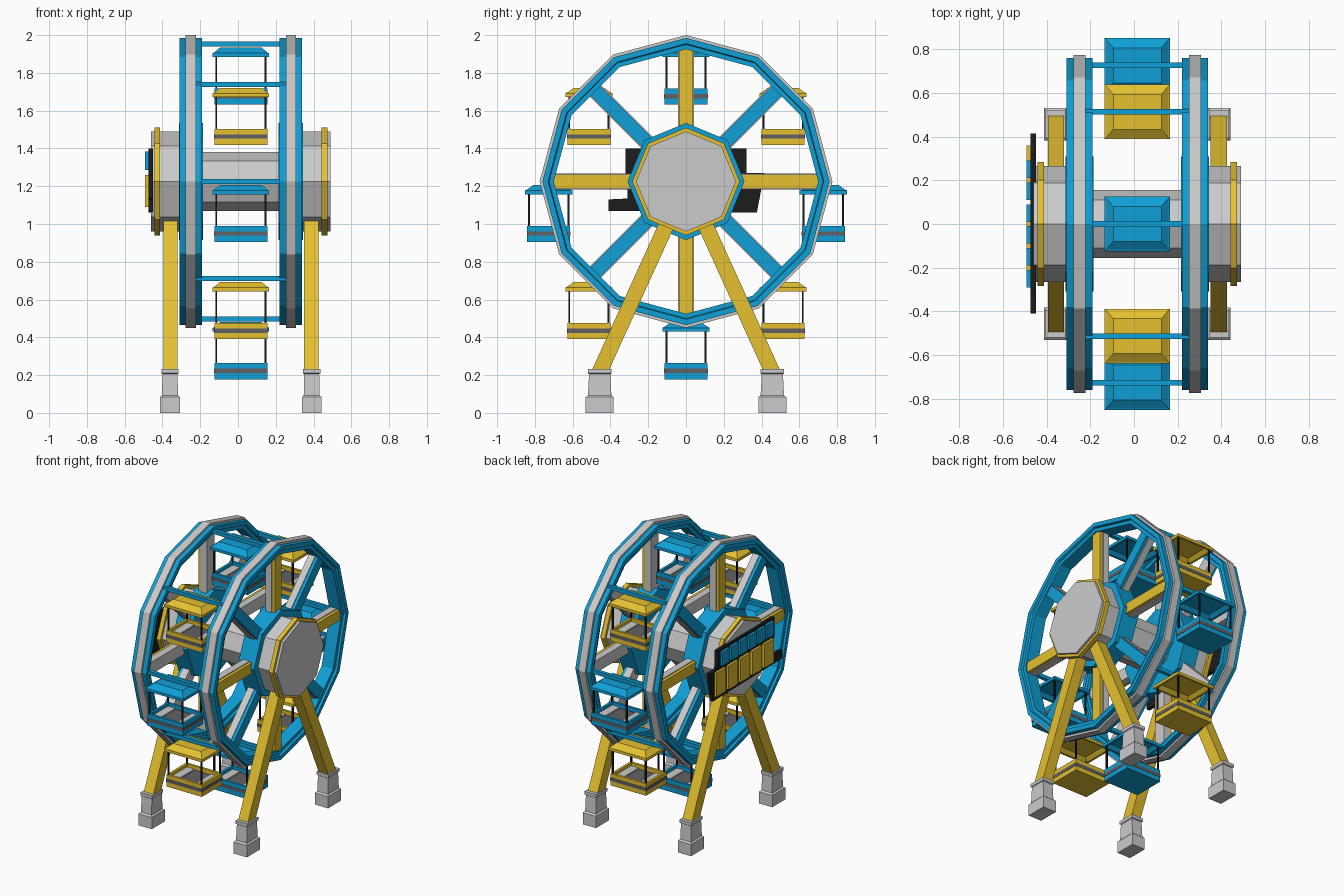
import bpy, bmesh, math
from mathutils import Vector

if "Cube" in bpy.data.objects:
    bpy.data.objects.remove(bpy.data.objects["Cube"])

CX, CZ = 0.015, 1.225          # wheel centre


def mat(name, rgb):
    m = bpy.data.materials.new(name)
    m.diffuse_color = (*rgb, 1)
    m.use_nodes = True
    m.node_tree.nodes["Principled BSDF"].inputs["Base Color"].default_value = m.diffuse_color
    return m


BLUE = mat("blue", (0.005, 0.35, 0.67))
YELLOW = mat("yellow", (0.78, 0.53, 0.03))
DARK = mat("dark", (0.012, 0.012, 0.012))
CHARCOAL = mat("charcoal", (0.12, 0.12, 0.13))


def loops(name, rings, material=None, closed=False):
    """Skin a list of equal-length point rings; capped, or joined end to start."""
    bm = bmesh.new()
    vs = [[bm.verts.new(p) for p in r] for r in rings]
    n, k = len(rings[0]), len(rings)
    for i in range(k if closed else k - 1):
        a, b = vs[i], vs[(i + 1) % k]
        for j in range(n):
            bm.faces.new((a[j], a[(j + 1) % n], b[(j + 1) % n], b[j]))
    if not closed:
        bm.faces.new(vs[0])
        bm.faces.new(vs[-1])
    bmesh.ops.recalc_face_normals(bm, faces=bm.faces)
    me = bpy.data.meshes.new(name)
    bm.to_mesh(me)
    bm.free()
    ob = bpy.data.objects.new(name, me)
    bpy.context.collection.objects.link(ob)
    if material:
        me.materials.append(material)
    return ob


def slab(name, pts, x0, x1, material=None):
    """Extrude a y-z outline along x."""
    return loops(name, [[(x, y, z) for y, z in pts] for x in (x0, x1)], material)


def rect(name, y0, y1, z0, z1, x0, x1, material=None):
    return slab(name, [(y0, z0), (y1, z0), (y1, z1), (y0, z1)], x0, x1, material)


def beam(name, p, q, half, x0, x1, material=None):
    """Straight bar between two y-z points."""
    p, q = Vector(p), Vector(q)
    d = (q - p).normalized()
    w = Vector((-d.y, d.x)) * half
    return slab(name, [p - w, p + w, q + w, q - w], x0, x1, material)


def polar(r, a):
    return (r * math.sin(a), CZ + r * math.cos(a))


def prism(name, n, r, x0, x1, material=None):
    return slab(name, [polar(r, math.tau * i / n) for i in range(n)], x0, x1, material)


def ring(name, n, profile, material=None):
    """Sweep a closed (x, radius) profile round the wheel axis."""
    rings = []
    for i in range(n):
        a = math.tau * i / n
        rings.append([(x, *polar(r, a)) for x, r in profile])
    return loops(name, rings, material, closed=True)


def tray(name, c, steps, material=None):
    """Stack of rectangles (half x, half y, z) around a centre."""
    return loops(name, [[(c[0] + sx * hx, c[1] + sy * hy, c[2] + z)
                         for sx, sy in ((-1, -1), (1, -1), (1, 1), (-1, 1))]
                        for hx, hy, z in steps], material)


# central axle
prism("axle", 8, 0.155, CX - 0.22, CX + 0.22)

for s, side in ((-1, "left"), (1, "right")):
    X = lambda d: CX + s * d
    # twelve-sided rim with a grey outer band
    ring(side + "_rim", 12, [(X(d), r) for d, r in (
        (0.205, 0.76), (0.325, 0.76), (0.325, 0.73), (0.31, 0.725), (0.31, 0.70),
        (0.22, 0.70), (0.22, 0.725), (0.205, 0.73))], BLUE)
    ring(side + "_rim_band", 12, [(X(d), r) for d, r in (
        (0.238, 0.775), (0.292, 0.775), (0.292, 0.75), (0.238, 0.75))])
    # hub layers
    prism(side + "_hub", 8, 0.31, X(0.20), X(0.328), BLUE)
    prism(side + "_hub_drum", 8, 0.265, X(0.32), X(0.475))
    prism(side + "_hub_trim", 8, 0.285, X(0.428), X(0.458), YELLOW)
    # spokes: grey core with a coloured outer plate
    for i in range(8):
        a = math.tau * i / 8
        beam(f"{side}_spoke_core_{i}", polar(0.25, a), polar(0.715, a), 0.043, X(0.23), X(0.28))
        beam(f"{side}_spoke_plate_{i}", polar(0.25, a), polar(0.715, a), 0.037,
             X(0.275), X(0.302), BLUE if i % 2 else YELLOW)
    # legs and stepped feet
    for t, end in ((-1, "front"), (1, "back")):
        n = f"{side}_{end}"
        beam(n + "_leg", (t * 0.465, 0.2), (t * 0.055, 1.10), 0.041, X(0.335), X(0.41), YELLOW)
        c = (X(0.375), t * 0.457, 0)
        tray(n + "_foot", c, [(0.052, 0.074, 0), (0.052, 0.074, 0.083), (0.042, 0.062, 0.093),
                              (0.040, 0.056, 0.205), (0.046, 0.063, 0.21), (0.046, 0.063, 0.232)])

# cross bars and hanging gondolas
for i in range(8):
    a = math.tau * i / 8
    y, z = polar(0.727, a)
    colour = YELLOW if i % 2 else BLUE
    rect(f"cross_bar_{i}", y - 0.013, y + 0.013, z - 0.013, z + 0.013, CX - 0.24, CX + 0.24, BLUE)
    c = (CX, y, z)
    tray(f"gondola_roof_{i}", c, [(0.11, 0.085, -0.045), (0.135, 0.11, -0.068), (0.15, 0.125, -0.068),
                                  (0.15, 0.125, -0.048), (0.14, 0.115, -0.043), (0.11, 0.08, -0.018)], colour)
    tray(f"gondola_basket_{i}", c, [(0.14, 0.114, -0.32), (0.14, 0.114, -0.235),
                                    (0.123, 0.097, -0.235), (0.123, 0.097, -0.30)], colour)
    tray(f"gondola_band_{i}", c, [(0.142, 0.116, -0.287), (0.142, 0.116, -0.264)], CHARCOAL)
    for t in (-1, 1):
        # bench at each end of the basket
        tray(f"gondola_bench_{i}_{t}", (CX + t * 0.095, y, z),
             [(0.03, 0.094, -0.305), (0.03, 0.094, -0.255)])
        for u in (-1, 1):
            tray(f"gondola_post_{i}_{t}_{u}", (CX + t * 0.13, y + u * 0.104, z),
                 [(0.005, 0.005, -0.24), (0.005, 0.005, -0.06)], DARK)

# blank sign boards on the left hub, with plain raised tiles
rect("sign_upper_board", -0.32, 0.32, 1.26, 1.40, -0.475, -0.45, DARK)
slab("sign_lower_board", [(-0.41, 1.07), (-0.41, 1.13), (-0.31, 1.135), (-0.31, 1.28),
                          (0.415, 1.27), (0.375, 1.06)], -0.475, -0.45, DARK)
for i in range(6):
    y = -0.25 + i * 0.1
    rect(f"sign_upper_tile_{i}", y - 0.04, y + 0.04, 1.285, 1.385, -0.492, -0.47, BLUE)
for i in range(5):
    y = -0.235 + i * 0.135
    rect(f"sign_lower_tile_{i}", y - 0.055, y + 0.055, 1.09, 1.26, -0.492, -0.47, YELLOW)
